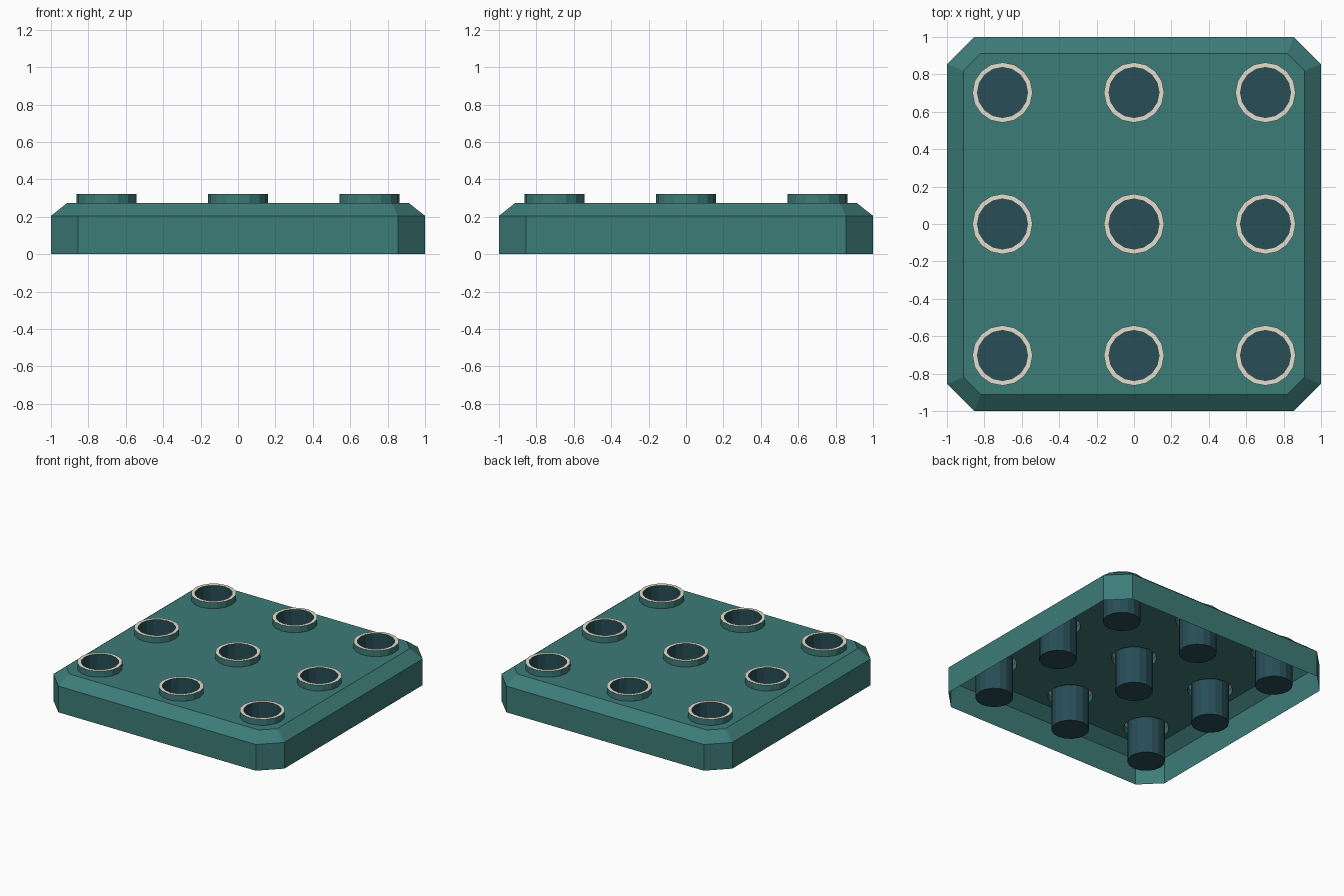
import bpy, bmesh, math
from mathutils import Vector

if "Cube" in bpy.data.objects:
    bpy.data.objects.remove(bpy.data.objects["Cube"])

R_OUT, R_IN = 0.161, 0.134     # cup rim radii
Z_SIDE, Z_TOP, Z_RIM = 0.205, 0.275, 0.322
SIDES = 16
CENTRES = [(0.703 * i, 0.703 * j) for i in (-1, 0, 1) for j in (-1, 0, 1)]


def material(name, rgb):
    m = bpy.data.materials.new(name)
    m.diffuse_color = (*rgb, 1)
    m.use_nodes = True
    m.node_tree.nodes["Principled BSDF"].inputs["Base Color"].default_value = m.diffuse_color
    return m


teal = material("teal", (0.046, 0.200, 0.188))
beige = material("pale beige", (0.75, 0.74, 0.62))
navy = material("dark blue green", (0.020, 0.074, 0.092))


def finish(name, bm, mat):
    me = bpy.data.meshes.new(name)
    bm.to_mesh(me)
    bm.free()
    me.materials.append(mat)
    ob = bpy.data.objects.new(name, me)
    bpy.context.collection.objects.link(ob)
    return ob


def ring(bm, cx, cy, r, z):
    return [bm.verts.new((cx + r * math.cos(2 * math.pi * k / SIDES),
                          cy + r * math.sin(2 * math.pi * k / SIDES), z))
            for k in range(SIDES)]


def octagon(bm, a, b, z):
    pts = [(a, -b), (a, b), (b, a), (-b, a), (-a, b), (-a, -b), (-b, -a), (b, -a)]
    return [bm.verts.new((x, y, z)) for x, y in pts]


def band(bm, low, high):
    # counter-clockwise loops give outward faces
    n = len(low)
    for k in range(n):
        j = (k + 1) % n
        bm.faces.new((low[k], low[j], high[j], high[k]))


def loop_edges(bm, loop):
    out = []
    for a, b in zip(loop, loop[1:] + loop[:1]):
        out.append(bm.edges.get((a, b)) or bm.edges.new((a, b)))
    return out


# Tray: open-bottomed chamfered shell with nine holes in its top
bm = bmesh.new()
foot = octagon(bm, 1.0, 0.855, 0)
side = octagon(bm, 1.0, 0.855, Z_SIDE)
top = octagon(bm, 0.912, 0.82, Z_TOP)
band(bm, foot, side)
band(bm, side, top)
edges = loop_edges(bm, top)
holes = [ring(bm, x, y, R_OUT, Z_TOP) for x, y in CENTRES]
for h in holes:
    edges += loop_edges(bm, h)
res = bmesh.ops.triangle_fill(bm, edges=edges, use_beauty=True, normal=Vector((0, 0, 1)))
new = [f for f in res["geom"] if isinstance(f, bmesh.types.BMFace)]
bad = []
for f in new:
    f.normal_update()
    if f.normal.z < 0:
        f.normal_flip()
    c = f.calc_center_median()
    if any(math.hypot(c.x - x, c.y - y) < R_OUT * 0.97 for x, y in CENTRES):
        bad.append(f)
bmesh.ops.delete(bm, geom=bad, context='FACES_ONLY')
# raised collars around the holes
for h, (x, y) in zip(holes, CENTRES):
    band(bm, h, ring(bm, x, y, R_OUT, Z_RIM))
finish("tray_shell", bm, teal)

# Flat pale rims on the collars
bm = bmesh.new()
for x, y in CENTRES:
    band(bm, ring(bm, x, y, R_OUT, Z_RIM), ring(bm, x, y, R_IN, Z_RIM))
finish("cup_rims", bm, beige)

# Deep cups reaching down to the ground, closed at the bottom
bm = bmesh.new()
for x, y in CENTRES:
    low, high = ring(bm, x, y, R_IN, 0.002), ring(bm, x, y, R_IN, Z_RIM)
    band(bm, high, low)
    bm.faces.new(low)
finish("cups", bm, navy)
